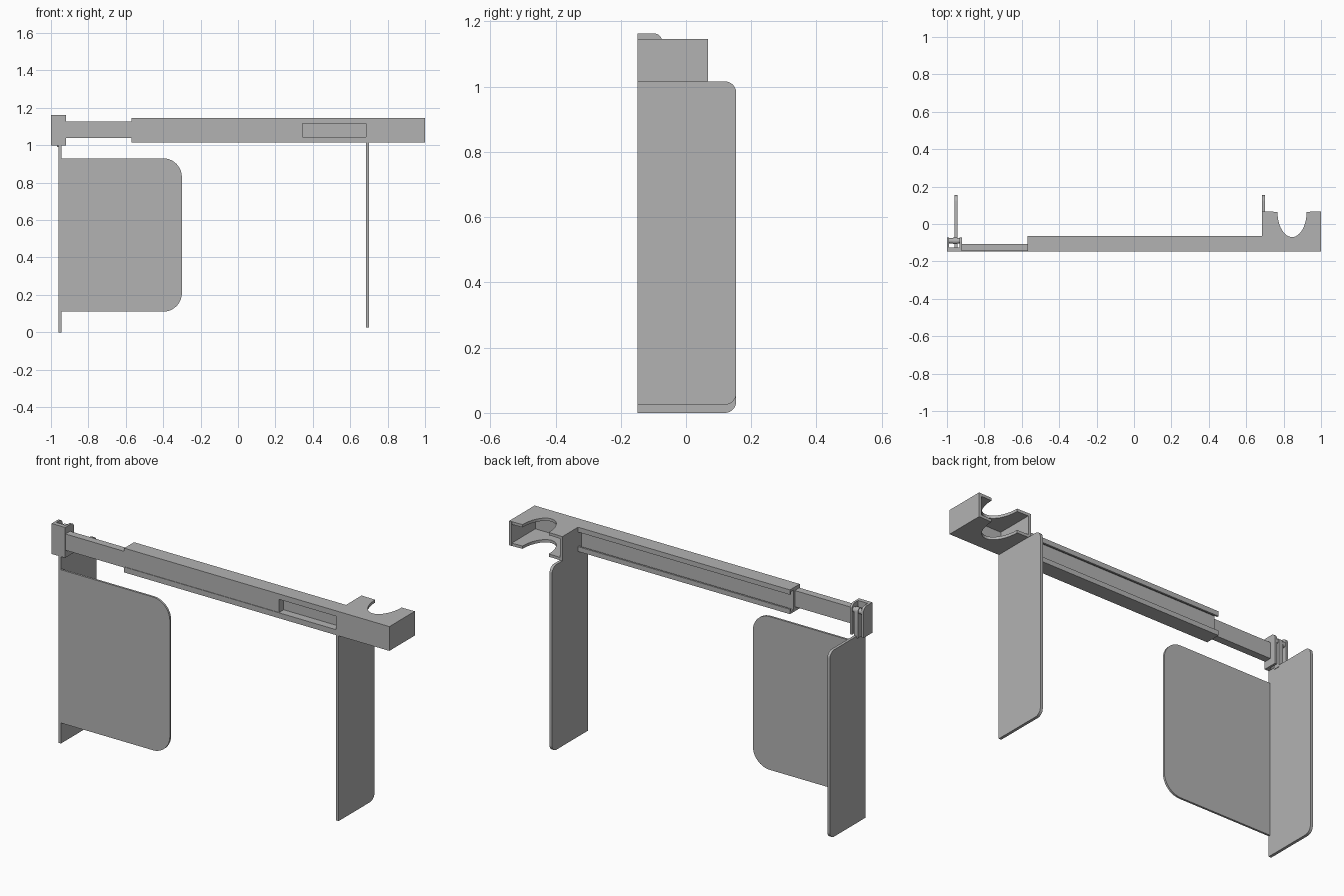
import bpy, bmesh, math
from mathutils import Vector

cube = bpy.data.objects.get("Cube")
if cube:
    bpy.data.objects.remove(cube, do_unlink=True)

grey = bpy.data.materials.new("matte_grey")
grey.use_nodes = True
GREY = (0.45, 0.45, 0.45, 1)
grey.diffuse_color = GREY
grey.node_tree.nodes["Principled BSDF"].inputs["Base Color"].default_value = GREY

# How a 2D outline (a, b) and a depth c map into space for each extrusion axis
PLACE = {
    "x": lambda a, b, c: (c, a, b),
    "y": lambda a, b, c: (a, c, b),
    "z": lambda a, b, c: (a, b, c),
}


def prism(name, outline, axis, lo, hi, smooth=False):
    """Extrude a closed outline along an axis from lo to hi."""
    bm = bmesh.new()
    base = bm.faces.new([bm.verts.new(PLACE[axis](a, b, lo)) for a, b in outline])
    new = bmesh.ops.extrude_face_region(bm, geom=[base])["geom"]
    shift = Vector(PLACE[axis](0, 0, hi - lo))
    bmesh.ops.translate(bm, vec=shift, verts=[v for v in new if isinstance(v, bmesh.types.BMVert)])
    bmesh.ops.recalc_face_normals(bm, faces=bm.faces)
    mesh = bpy.data.meshes.new(name)
    bm.to_mesh(mesh)
    bm.free()
    mesh.materials.append(grey)
    ob = bpy.data.objects.new(name, mesh)
    bpy.context.collection.objects.link(ob)
    if smooth:
        bpy.ops.object.select_all(action="DESELECT")
        ob.select_set(True)
        bpy.context.view_layer.objects.active = ob
        bpy.ops.object.shade_smooth_by_angle(angle=math.radians(35))
    return ob


def box(name, x, y, z):
    return prism(name, [(x[0], y[0]), (x[1], y[0]), (x[1], y[1]), (x[0], y[1])], "z", *z)


def arc(ca, cb, ra, rb, start, end, steps=10):
    """Points along an elliptical arc, angles in degrees."""
    angles = [math.radians(start + (end - start) * i / steps) for i in range(steps + 1)]
    return [(ca + ra * math.cos(t), cb + rb * math.sin(t)) for t in angles]


def rounded(a0, a1, b0, b1, r):
    """Rectangle with both corners on its far a side rounded."""
    return ([(a0, b0)] + arc(a1 - r, b0 + r, r, r, -90, 0)
            + arc(a1 - r, b1 - r, r, r, 0, 90) + [(a0, b1)])


FRONT = -0.148

# Hanging side panels and the wide flap
prism("right_side_panel", rounded(FRONT, 0.154, 0, 1.0, 0.035), "x", -0.96, -0.945, True)
prism("left_side_panel", rounded(FRONT, 0.154, 0.025, 1.016, 0.035), "x", 0.685, 0.7, True)
prism("front_flap", rounded(-0.955, -0.3, 0.11, 0.93, 0.1), "y", FRONT, -0.137, True)

# Telescoping arm: sleeve with a front slot and a back groove, and the sliding bar
rail = [(FRONT, 1.016), (-0.065, 1.016), (-0.065, 1.042), (-0.075, 1.042),
        (-0.075, 1.028), (-0.096, 1.028), (-0.096, 1.045), (FRONT, 1.045)]
prism("sleeve_bottom_rail", rail, "x", -0.57, 0.69)
prism("sleeve_top_rail", [(y, 2.162 - z) for y, z in rail], "x", -0.57, 0.69)
box("sleeve_web", (-0.57, 0.69), (-0.106, -0.096), (1.04, 1.122))
box("sliding_bar", (-0.93, 0.345), (-0.145, -0.106), (1.04, 1.127))

# Holder: hollow box, open at the back, scooped top and bottom plates
scoop = arc(0.845, 0.065, 0.078, 0.135, 0, -180, 24)
plate = [(0.685, FRONT), (1.0, FRONT), (1.0, 0.067)] + scoop + [(0.685, 0.067)]
for name, z in (("bottom", 1.016), ("top", 1.131)):
    prism("holder_" + name + "_plate", plate, "z", z, z + 0.015, True)
box("holder_front_wall", (0.685, 1.0), (FRONT, -0.133), (1.016, 1.146))
for name, x in (("right", 0.685), ("left", 0.985)):
    box("holder_" + name + "_wall", (x, x + 0.015), (FRONT, 0.067), (1.016, 1.146))

# Hinge bracket: backing plate, two rounded cheeks, pin and hanging tab
box("hinge_backing", (-1.0, -0.92), (FRONT, -0.125), (1.0, 1.163))
cheek = [(FRONT, 1.0), (-0.073, 1.0)] + arc(-0.098, 1.138, 0.025, 0.025, 0, 90) + [(FRONT, 1.163)]
for name, x in (("right", -1.0), ("left", -0.932)):
    prism("hinge_" + name + "_cheek", cheek, "x", x, x + 0.012, True)
prism("hinge_pin", arc(-0.09, 1.13, 0.014, 0.014, 0, 345, 23), "x", -0.995, -0.925, True)
tab = [(-0.108, 0.99), (-0.072, 0.99)] + arc(-0.09, 1.13, 0.018, 0.018, 0, 180)
prism("hinge_tab", tab, "x", -0.967, -0.943, True)
